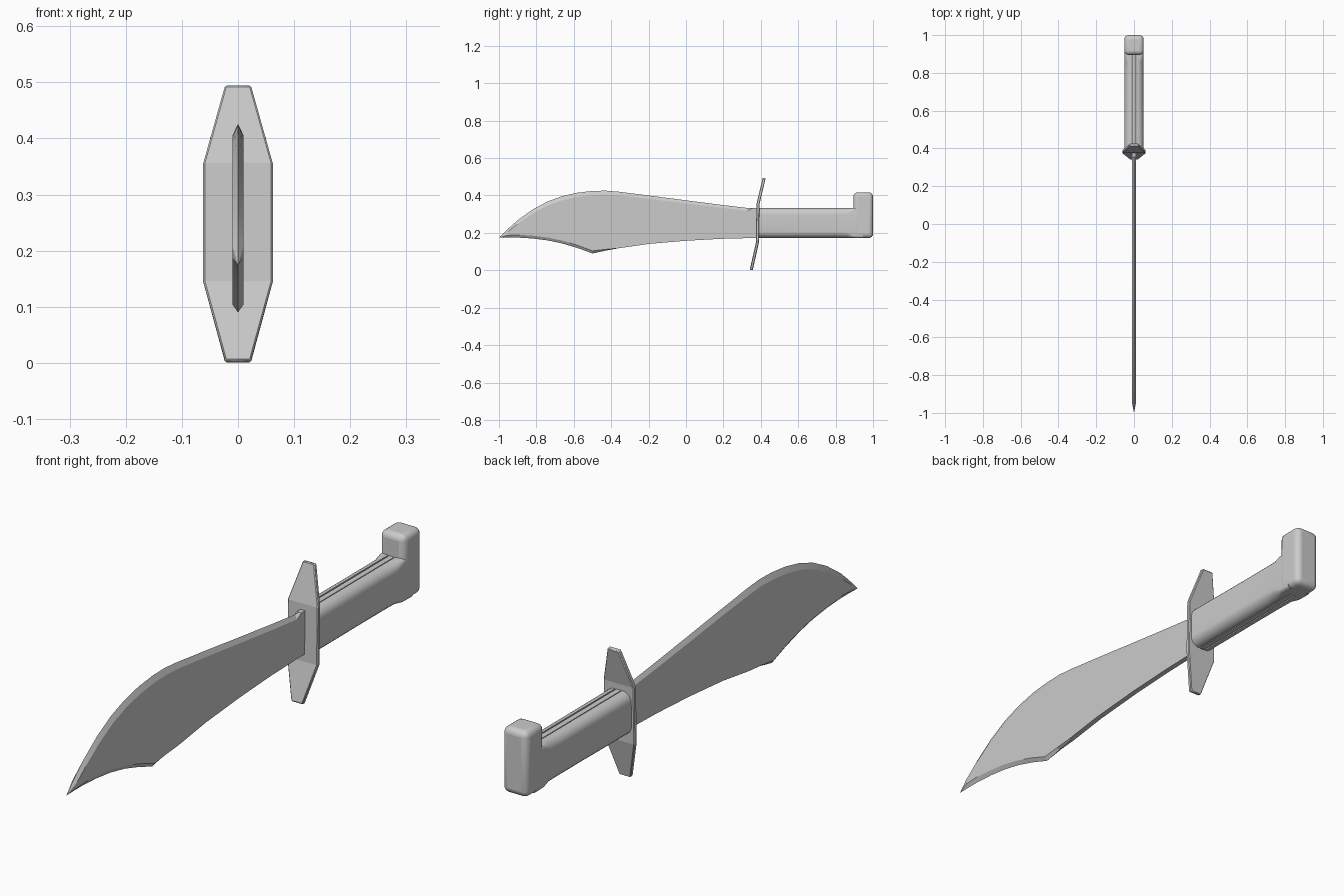
import bpy, bmesh
from math import radians, sin, cos, pi

cube = bpy.data.objects.get("Cube")
if cube:
    bpy.data.objects.remove(cube, do_unlink=True)

steel = bpy.data.materials.new("plain grey")
steel.use_nodes = True
grey = (0.6, 0.6, 0.6, 1)
steel.diffuse_color = grey
steel.node_tree.nodes["Principled BSDF"].inputs["Base Color"].default_value = grey


def finish(name, bm, bevel=0, segments=2, angle=30):
    """Turn a bmesh into a named, shaded object."""
    bmesh.ops.remove_doubles(bm, verts=bm.verts, dist=1e-5)
    bmesh.ops.recalc_face_normals(bm, faces=bm.faces)
    mesh = bpy.data.meshes.new(name)
    bm.to_mesh(mesh)
    bm.free()
    mesh.materials.append(steel)
    obj = bpy.data.objects.new(name, mesh)
    bpy.context.collection.objects.link(obj)
    if bevel:
        mod = obj.modifiers.new("rounded edges", "BEVEL")
        mod.width, mod.segments = bevel, segments
    bpy.ops.object.select_all(action="DESELECT")
    obj.select_set(True)
    bpy.context.view_layer.objects.active = obj
    bpy.ops.object.shade_smooth_by_angle(angle=radians(angle))
    return obj


def loft(rings):
    """Skin a row of cross-sections and cap both ends."""
    bm = bmesh.new()
    loops = [[bm.verts.new(p) for p in ring] for ring in rings]
    for a, b in zip(loops, loops[1:]):
        for i in range(len(a)):
            j = (i + 1) % len(a)
            bm.faces.new((a[i], a[j], b[j], b[i]))
    bm.faces.new(loops[0])
    bm.faces.new(loops[-1])
    return bm


def box(name, x, y, z, bevel=0, segments=2):
    ring = lambda v: [(-x, v, z[0]), (x, v, z[0]), (x, v, z[1]), (-x, v, z[1])]
    return finish(name, loft([ring(v) for v in y]), bevel, segments)


# Blade: y, spine height, belly height, spine bevel, belly bevel
stations = [
    (-0.998, .176, .174, .001, .001), (-.95, .223, .175, .015, .012),
    (-.9, .268, .175, .02, .015), (-.82, .325, .17, .022, .015),
    (-.74, .368, .16, .022, .015), (-.66, .397, .143, .022, .015),
    (-.58, .415, .119, .022, .015), (-.5, .424, .09, .022, .014),
    (-.43, .426, .105, .021, .007), (-.36, .42, .118, .02, 0),
    (-.2, .4, .141, .018, 0), (0, .374, .158, .017, 0),
    (.18, .351, .168, .016, 0), (.33, .333, .172, .015, 0),
    (.355, .332, .173, 0, 0), (.395, .332, .173, 0, 0)]
W = .01
rings = [[(0, -1, .174)] * 6]
for y, top, low, bt, bl in stations:
    w = min(W, (top - low) / 4)
    rings.append([(0, y, top), (w, y, top - bt), (w, y, low + bl),
                  (0, y, low), (-w, y, low + bl), (-w, y, top - bt)])
finish("blade", loft(rings), angle=8)

# Guard: a tapered plate bent back at the top and forward at the bottom
rings = []
for z, y, half, tilt in [(.002, .349, .023, 14), (.145, .381, .062, 7),
                         (.355, .385, .062, 7), (.493, .418, .023, 14)]:
    dy, dz = .008 * cos(radians(tilt)), .008 * sin(radians(tilt))
    rings.append([(-half, y - dy, z + dz), (half, y - dy, z + dz),
                  (half, y + dy, z - dz), (-half, y + dy, z - dz)])
finish("guard", loft(rings), .003, 1, angle=10)

# Tang: the strip showing between the two grips
Z0, Z1 = .173, .333
box("tang", W, (.39, .94), (Z0 + .001, Z1 - .001))


# Grips: rounded outer edges, a shallow hollow, squared at the pommel
def grip_section(side, y, width, radius, hollow):
    pts = [(.014, Z0)]
    for i in range(6):
        a = i / 5 * pi / 2
        pts.append((width - radius + radius * sin(a), Z0 + radius - radius * cos(a)))
    pts.append((width - hollow, (Z0 + Z1) / 2))
    pts += [(x, Z0 + Z1 - z) for x, z in reversed(pts[:-1])]
    return [(side * x, y, z) for x, z in pts]


for side, label in ((1, "left"), (-1, "right")):
    rows = [(.39, .051, .036, 0), (.5, .051, .036, .001), (.65, .05, .036, .004),
            (.8, .05, .036, .005), (.86, .05, .034, .003),
            (.895, .05, .014, 0), (.945, .05, .012, 0)]
    finish(label + "_grip", loft([grip_section(side, *r) for r in rows]), angle=40)

# Pommel: an upright rounded block rising above the grip
box("pommel", .051, (.895, 1), (Z0, .416), .022, 4)
